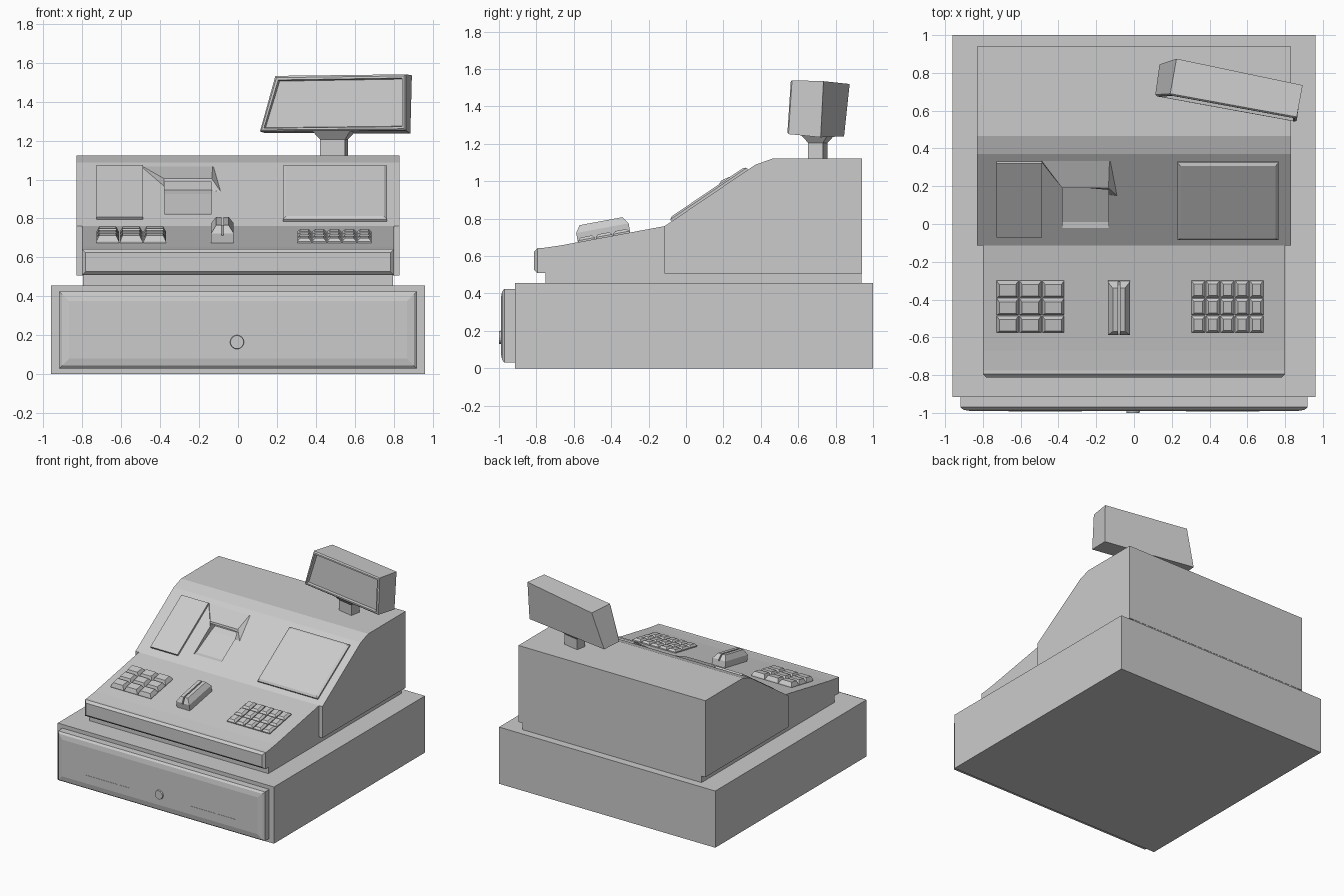
import bpy, bmesh
from math import atan2, radians, pi
from mathutils import Matrix, Vector

if "Cube" in bpy.data.objects:
    bpy.data.objects.remove(bpy.data.objects["Cube"])


def finish(name, bm):
    bmesh.ops.recalc_face_normals(bm, faces=bm.faces)
    me = bpy.data.meshes.new(name)
    bm.to_mesh(me)
    bm.free()
    ob = bpy.data.objects.new(name, me)
    bpy.context.collection.objects.link(ob)
    return ob


def add_loft(bm, rings):
    """Close a series of equal-sized vertex rings into a solid."""
    vs = [[bm.verts.new(p) for p in r] for r in rings]
    n = len(vs[0])
    for a, b in zip(vs, vs[1:]):
        for i in range(n):
            j = (i + 1) % n
            bm.faces.new((a[i], a[j], b[j], b[i]))
    bm.faces.new(vs[0][::-1])
    return bm.faces.new(vs[-1])


def add_stack(bm, w, d, layers, mat):
    """Rectangular block with layers of (height, inset)."""
    rings = []
    for z, i in layers:
        x, y = w / 2 - i, d / 2 - i
        rings.append([mat @ Vector(p) for p in ((-x, -y, z), (x, -y, z), (x, y, z), (-x, y, z))])
    add_loft(bm, rings)


def stack(name, w, d, layers, mat):
    bm = bmesh.new()
    add_stack(bm, w, d, layers, mat)
    return finish(name, bm)


def prism(name, x0, x1, profile):
    """Extrude a (y, z) profile along x."""
    bm = bmesh.new()
    add_loft(bm, [[(x, y, z) for y, z in profile] for x in (x0, x1)])
    return finish(name, bm)


def box(name, x0, x1, y0, y1, z0, z1):
    return prism(name, x0, x1, [(y0, z0), (y1, z0), (y1, z1), (y0, z1)])


def cut(ob, cutter):
    m = ob.modifiers.new("cut", 'BOOLEAN')
    m.operation = 'DIFFERENCE'
    m.solver = 'EXACT'
    m.object = cutter
    cutter.hide_render = True
    cutter.hide_viewport = True


def on_slope(x, y, y0, z0, y1, z1):
    """Frame lying on the slope through two profile points."""
    t = (y - y0) / (y1 - y0)
    return Matrix.Translation((x, y, z0 + t * (z1 - z0))) @ Matrix.Rotation(atan2(z1 - z0, y1 - y0), 4, 'X')


FACE = (-0.115, 0.76, 0.37, 1.088)
DECK = (-0.67, 0.657, -0.115, 0.76)

# Cash drawer
box("drawer_case", -0.96, 0.96, -0.915, 1.0, 0, 0.455)
facing = Matrix.Rotation(pi / 2, 4, 'X')
stack("drawer_front", 1.836, 0.395, [(0, 0), (0.055, 0), (0.068, 0.014), (0.075, 0.05)],
      Matrix.Translation((0, -0.915, 0.2275)) @ facing)
for side in (-1, 1):
    box("drawer_groove", side * 0.47 - 0.195, side * 0.47 + 0.195, -0.992, -0.98, 0.143, 0.147)
bm = bmesh.new()
bmesh.ops.create_cone(bm, cap_ends=True, segments=16, radius1=0.04, radius2=0.034, depth=0.03,
                      matrix=Matrix.Translation((-0.005, -0.985, 0.165)) @ facing)
finish("drawer_lock", bm)

# Plinth, housing and keyboard deck
box("plinth", -0.795, 0.795, -0.75, 0.938, 0.455, 0.512)
housing = prism("housing", -0.83, 0.83, [(-0.115, 0.508), (0.94, 0.508), (0.94, 1.122),
                                        (0.465, 1.122), FACE[2:], FACE[:2]])
prism("keyboard_deck", -0.80, 0.80, [(-0.775, 0.51), (-0.11, 0.51), (-0.11, 0.76), (-0.115, 0.76),
                                     (-0.67, 0.657), (-0.775, 0.642)])
stack("deck_bumper", 1.60, 0.132, [(0, 0), (0.025, 0), (0.043, 0.018)],
      Matrix.Translation((0, -0.77, 0.576)) @ facing)

# Raised panels on the sloping face
stack("screen", 0.535, 0.495, [(-0.02, 0), (0.012, 0), (0.022, 0.016)], on_slope(0.498, 0.127, *FACE))
stack("paper_cover", 0.24, 0.475, [(-0.02, 0), (0.016, 0)], on_slope(-0.607, 0.133, *FACE))

# Receipt printer: flared hood over a wedge-shaped recess
bm = bmesh.new()
low = [(-0.49, 0.33, 1.03), (-0.38, 0.12, 0.89), (-0.085, 0.12, 0.89), (-0.085, 0.33, 1.03)]
rim = [(-0.49, 0.33, 1.062), (-0.38, 0.19, 0.965), (-0.09, 0.15, 0.94), (-0.125, 0.33, 1.062)]
top = [(-0.488, 0.333, 1.066), (-0.38, 0.19, 1.005), (-0.135, 0.19, 1.005), (-0.13, 0.333, 1.066)]
add_loft(bm, [low, rim, top])
hood = finish("receipt_hood", bm)
slot = prism("receipt_cutter", -0.378, -0.135, [(-0.02, 0.822), (0.01, 0.825), (0.2, 0.925), (0.25, 0.945),
                                                (0.25, 0.988), (0.1, 0.988), (-0.06, 0.9)])
cut(housing, slot)
cut(hood, slot)

# Keypads
for name, x0, cols, pitch, gap, h in (("large_keypad", -0.73, 3, 0.121, 0.006, 0.036),
                                      ("small_keypad", 0.302, 5, 0.077, 0.005, 0.022)):
    bm = bmesh.new()
    for c in range(cols):
        for r in range(3):
            add_stack(bm, pitch - gap, 0.09, [(-0.01, 0), (0.008, 0), (h, 0.014)],
                      on_slope(x0 + (c + 0.5) * pitch, -0.53 + r * 0.093, *DECK))
    finish(name, bm)

# Card reader with a swipe slot
m = on_slope(-0.08, -0.438, *DECK)
reader = stack("card_reader", 0.116, 0.285, [(-0.01, 0), (0.05, 0), (0.088, 0.026)], m)
cut(reader, stack("swipe_cutter", 0.01, 0.4, [(0.04, 0), (0.2, 0)], m))

# Customer display on its stalk
turn = Matrix.Translation((0.493, 0.705, 0)) @ Matrix.Rotation(radians(-11), 4, 'Z')
stack("display_stalk", 0.13, 0.08, [(1.11, 0), (1.205, 0), (1.25, -0.035)], turn)
bm = bmesh.new()
back = [(0.135, 0.845, 1.24), (0.885, 0.72, 1.235), (0.893, 0.735, 1.535), (0.225, 0.875, 1.52)]
front = [(0.113, 0.685, 1.247), (0.862, 0.548, 1.252), (0.862, 0.567, 1.54), (0.192, 0.69, 1.532)]
bezel = add_loft(bm, [back, front])
bmesh.ops.recalc_face_normals(bm, faces=bm.faces)
bmesh.ops.inset_region(bm, faces=[bezel], thickness=0.012, depth=0.008)
bmesh.ops.inset_region(bm, faces=[bezel], thickness=0.015, depth=0.0)
bmesh.ops.inset_region(bm, faces=[bezel], thickness=0.006, depth=-0.022)
finish("customer_display", bm)
